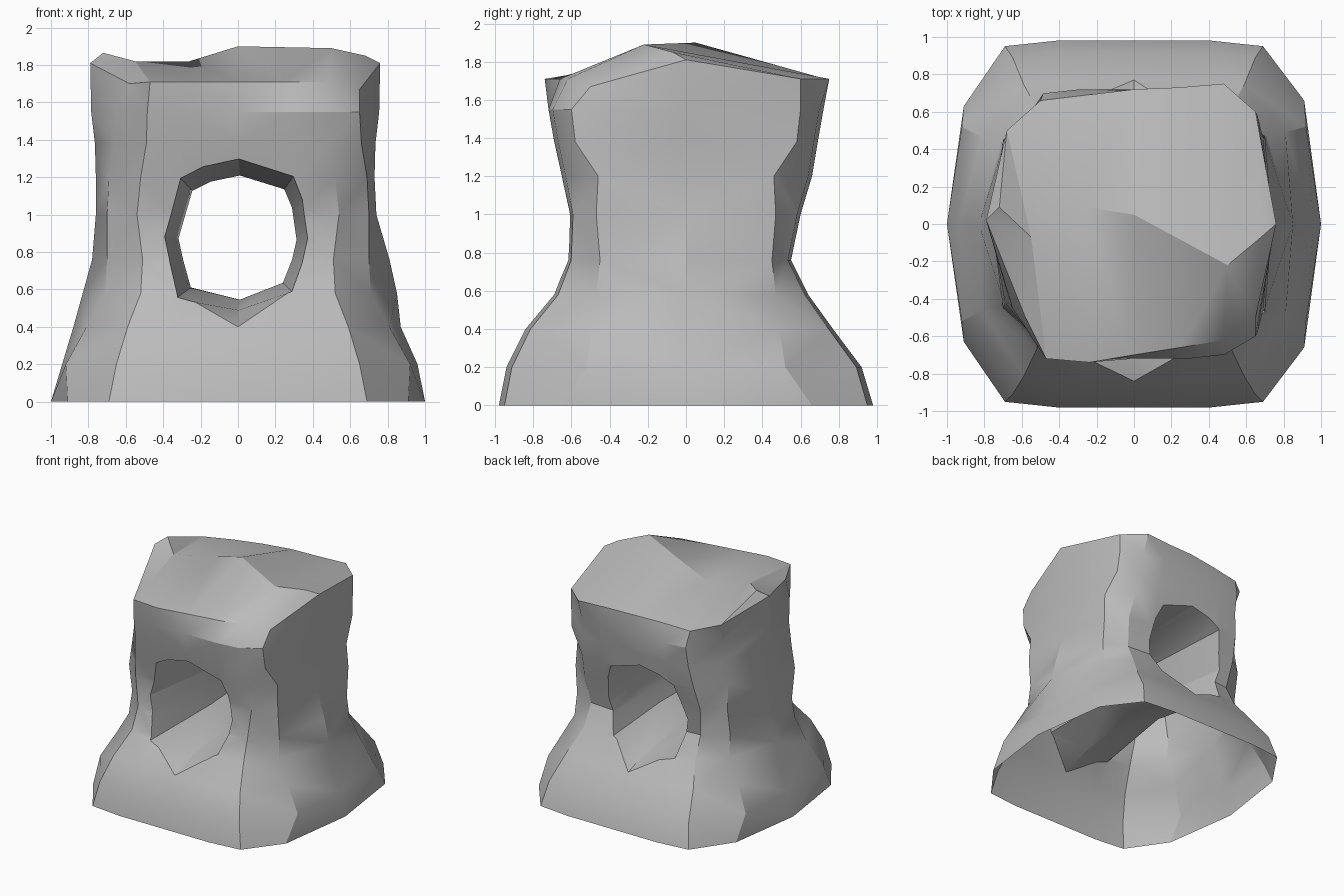
import bpy
import bmesh

if "Cube" in bpy.data.objects:
    bpy.data.objects.remove(bpy.data.objects["Cube"], do_unlink=True)

# Stone colour
stone = bpy.data.materials.new("stone_grey")
stone.use_nodes = True
colour = (0.5, 0.5, 0.5, 1)
stone.diffuse_color = colour
stone.node_tree.nodes["Principled BSDF"].inputs["Base Color"].default_value = colour


def make_object(name, bm):
    """Turn a bmesh into a scene object with outward normals."""
    bmesh.ops.recalc_face_normals(bm, faces=bm.faces)
    mesh = bpy.data.meshes.new(name)
    bm.to_mesh(mesh)
    bm.free()
    obj = bpy.data.objects.new(name, mesh)
    bpy.context.collection.objects.link(obj)
    mesh.materials.append(stone)
    return obj


def bridge(bm, lower, upper):
    """Join two closed loops of equal length with quads."""
    for i in range(len(lower)):
        j = (i + 1) % len(lower)
        bm.faces.new((lower[i], lower[j], upper[j], upper[i]))


# Levels: height; +x, -x, front, back extent;
# outer corner x, its y on the +x and -x side; inner corner x
LEVELS = [
    (0, 1, 1, .98, .98, .91, .66, .63, .69),
    (.2, .96, .94, .94, .92, .92, .52, .52, .65),
    (.4, .87, .88, .84, .77, .81, .49, .46, .59),
    (.58, .85, .83, .69, .64, .71, .47, .44, .52),
    (.76, .81, .78, .62, .55, .7, .45, .41, .51),
    (1, .74, .76, .61, .6, .7, .47, .45, .54),
    (1.2, .73, .76, .65, .66, .69, .46, .42, .52),
    (1.38, .735, .765, .69, .69, .66, .58, .43, .49),
    (1.55, .755, .785, .72, .72, .65, .6, .45, .485),
]


def level_points(z, right, left, front, back, outer_x, right_y, left_y, inner_x):
    """One closed outline, starting at -x and passing the front first."""
    def side(depth, sign):
        run = [(-outer_x, left_y), (-inner_x, depth * .97), (-inner_x * .6, depth),
               (0, depth),
               (inner_x * .6, depth), (inner_x, depth * .97), (outer_x, right_y)]
        return [(x, sign * y, z) for x, y in run]
    return ([(-left, 0, z)] + side(front, -1)
            + [(right, 0, z)] + side(back, 1)[::-1])


# Crooked top rim, in the same order
RIM = [
    (-.79, .02, 1.81), (-.58, -.5, 1.7), (-.47, -.72, 1.71), (-.24, -.74, 1.71),
    (0, -.7, 1.71), (.25, -.66, 1.71), (.48, -.62, 1.71), (.65, -.5, 1.67),
    (.76, 0, 1.81), (.65, .6, 1.71), (.48, .75, 1.71), (.24, .73, 1.71),
    (0, .72, 1.71), (-.25, .69, 1.7), (-.5, .66, 1.68), (-.68, .5, 1.72),
]

# Rock body: stacked outlines
bm = bmesh.new()
outlines = [level_points(*level) for level in LEVELS] + [RIM]
loops = [[bm.verts.new(p) for p in outline] for outline in outlines]
for lower, upper in zip(loops, loops[1:]):
    bridge(bm, lower, upper)
bm.faces.new(loops[0])

# Crown: the rim closes against a wandering ridge
RIDGE = [(-.72, .09, 1.865), (-.55, -.07, 1.82), (-.26, .09, 1.82),
         (0, .05, 1.9), (.5, -.22, 1.89), (.68, -.07, 1.85)]
ridge = [bm.verts.new(p) for p in RIDGE]
rim = loops[-1]
front_rim, back_rim = rim[:9], [rim[0]] + rim[:7:-1]
for edge, order in ((front_rim, "011234455"), (back_rim, "001234455")):
    targets = [ridge[int(k)] for k in order]
    for i in range(len(edge) - 1):
        corners = [edge[i], edge[i + 1], targets[i + 1], targets[i]]
        bm.faces.new(list(dict.fromkeys(corners)))
bmesh.ops.triangulate(bm, faces=[f for f in bm.faces if len(f.verts) == 4])
rock = make_object("rock_body", bm)

# Tunnel cutter: irregular opening, narrowest halfway through
OPENING = [(-.4, .89), (-.31, 1.2), (-.19, 1.26), (0, 1.3), (.29, 1.21),
           (.34, 1.09), (.37, .88), (.34, .75), (.28, .6), (0, .49),
           (-.32, .57), (-.37, .75)]
CENTRE = .88
bm = bmesh.new()
tunnel = []
for y, scale, shift, drop in ((-1.2, 1.16, 0, 0), (0, .82, .01, .015),
                              (1.2, 1.1, -.08, .015)):
    tunnel.append([bm.verts.new((x * scale + shift, y,
                                 CENTRE - drop + (z - CENTRE) * scale))
                   for x, z in OPENING])
for near, far in zip(tunnel, tunnel[1:]):
    bridge(bm, near, far)
bm.faces.new(tunnel[0])
bm.faces.new(tunnel[-1])
cutter = make_object("tunnel_cutter", bm)
cutter.hide_render = True

# Carve the tunnel
bpy.ops.object.select_all(action='DESELECT')
bpy.context.view_layer.objects.active = rock
rock.select_set(True)
cut = rock.modifiers.new("tunnel", 'BOOLEAN')
cut.operation = 'DIFFERENCE'
cut.solver = 'EXACT'
cut.object = cutter
bpy.ops.object.modifier_apply(modifier=cut.name)
bpy.data.objects.remove(cutter, do_unlink=True)

# Open the underside and wear a dent into both sills of the tunnel
bm = bmesh.new()
bm.from_mesh(rock.data)
under = [f for f in bm.faces if all(v.co.z < .001 for v in f.verts)]
bmesh.ops.delete(bm, geom=under, context='FACES')
for v in bm.verts:
    if abs(v.co.x) < .07 and .42 < v.co.z < .53:
        v.co.y *= .72
        v.co.z = .49
bmesh.ops.triangulate(bm, faces=bm.faces)
bm.to_mesh(rock.data)
bm.free()
bpy.ops.object.shade_smooth_by_angle(angle=.44)
